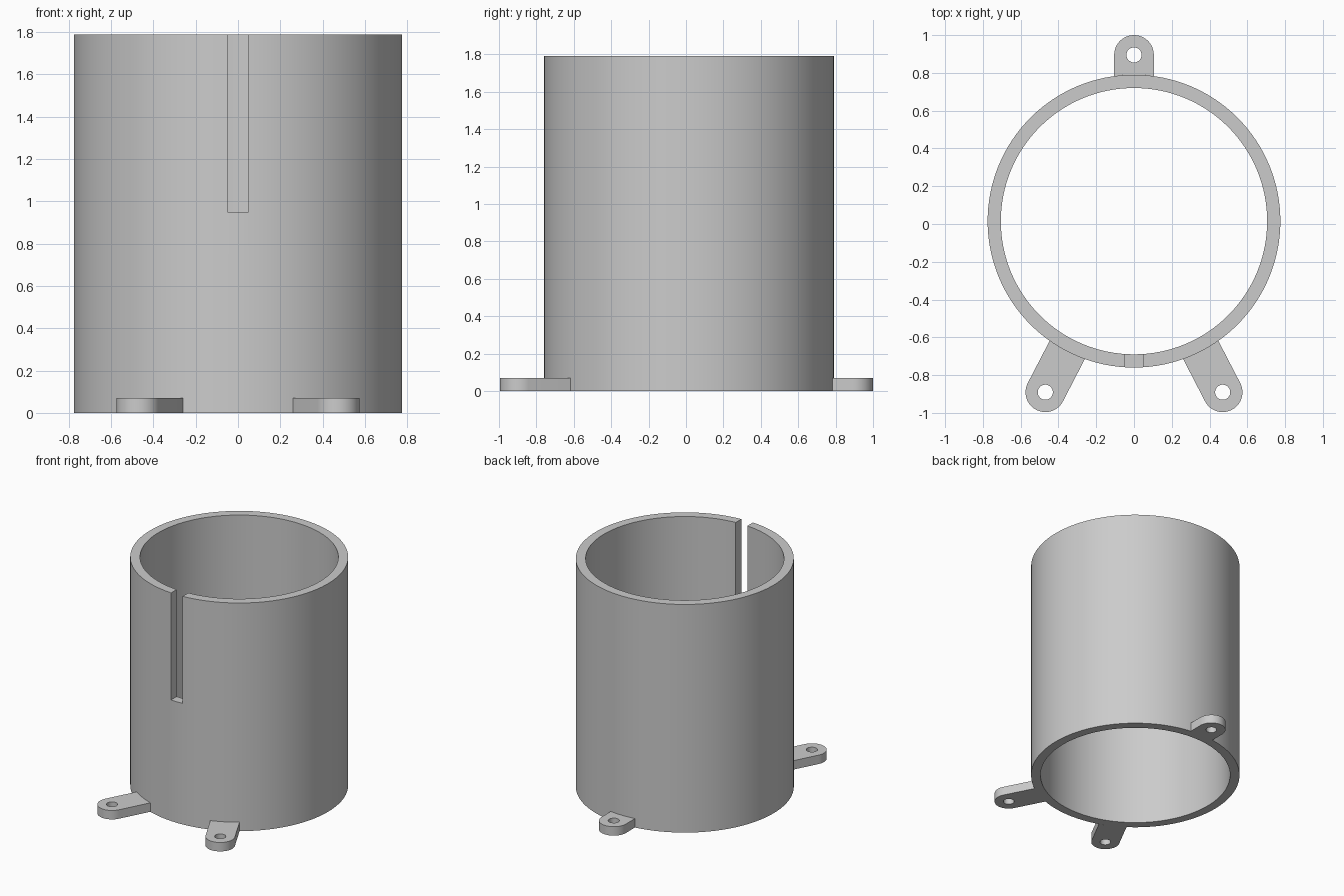
import bpy
import bmesh
from math import sin, cos, asin, pi, radians
from mathutils import Matrix, Vector

cube = bpy.data.objects.get("Cube")
if cube:
    bpy.data.objects.remove(cube, do_unlink=True)

OUTER, INNER, HEIGHT = 0.775, 0.705, 1.79
CENTRE = Vector((0, 0.015, 0))
TAB_R, HOLE_R, TAB_H = 0.105, 0.04, 0.07
SLOT_W, SLOT_Z = 0.1, 0.95

grey = bpy.data.materials.new("plain grey")
grey.use_nodes = True
grey.diffuse_color = (0.6, 0.6, 0.6, 1)
grey.node_tree.nodes["Principled BSDF"].inputs["Base Color"].default_value = grey.diffuse_color


def arc(radius, start, end, steps, cx=0.0):
    """Points on an arc, both ends included."""
    return [(cx + radius * cos(a), radius * sin(a))
            for a in (start + (end - start) * i / steps for i in range(steps + 1))]


def circle(radius, steps, cx=0.0):
    return arc(radius, 0, 2 * pi, steps, cx)[:-1]


def prism(name, outlines, height, angle=0.0):
    """Extrude an outline with holes, then turn it about the sleeve axis."""
    bm = bmesh.new()
    for pts in outlines:
        vs = [bm.verts.new((x, y, 0)) for x, y in pts]
        for i, v in enumerate(vs):
            bm.edges.new((vs[i - 1], v))
    bmesh.ops.triangle_fill(bm, edges=bm.edges[:], use_beauty=True)
    top = bmesh.ops.extrude_face_region(bm, geom=bm.faces[:], use_keep_orig=True)["geom"]
    bmesh.ops.translate(bm, vec=(0, 0, height),
                        verts=[g for g in top if isinstance(g, bmesh.types.BMVert)])
    bmesh.ops.recalc_face_normals(bm, faces=bm.faces[:])
    bm.transform(Matrix.Translation(CENTRE) @ Matrix.Rotation(angle, 4, "Z"))
    mesh = bpy.data.meshes.new(name)
    bm.to_mesh(mesh)
    bm.free()
    mesh.materials.append(grey)
    obj = bpy.data.objects.new(name, mesh)
    bpy.context.collection.objects.link(obj)
    return obj


def activate(obj):
    bpy.ops.object.select_all(action="DESELECT")
    obj.select_set(True)
    bpy.context.view_layer.objects.active = obj


# Open sleeve
sleeve = prism("sleeve", [circle(OUTER, 128), circle(INNER, 128)], HEIGHT)

# Slot through the front wall, open at the top
bpy.ops.mesh.primitive_cube_add(size=1, location=(0, -0.73, SLOT_Z + 0.5))
cutter = bpy.context.object
cutter.name = "slot_cutter"
cutter.scale = (SLOT_W, 0.4, 1)
cutter.hide_render = True
cut = sleeve.modifiers.new("slot", "BOOLEAN")
cut.operation = "DIFFERENCE"
cut.solver = "EXACT"
cut.object = cutter
activate(sleeve)
bpy.ops.object.modifier_apply(modifier=cut.name)
bpy.data.objects.remove(cutter, do_unlink=True)

# Mounting tabs: round outer end, inner end following the sleeve wall
half = asin(TAB_R / OUTER)
parts = [sleeve]
for name, angle, reach in (("back_tab", 90, 0.88),
                           ("front_left_tab", -62.6, 1.02),
                           ("front_right_tab", -117.4, 1.02)):
    outline = arc(TAB_R, -pi / 2, pi / 2, 24, reach) + arc(OUTER, half, -half, 6)
    parts.append(prism(name, [outline, circle(HOLE_R, 32, reach)], TAB_H, radians(angle)))

for part in parts:
    activate(part)
    bpy.ops.object.shade_smooth_by_angle(angle=radians(30))
